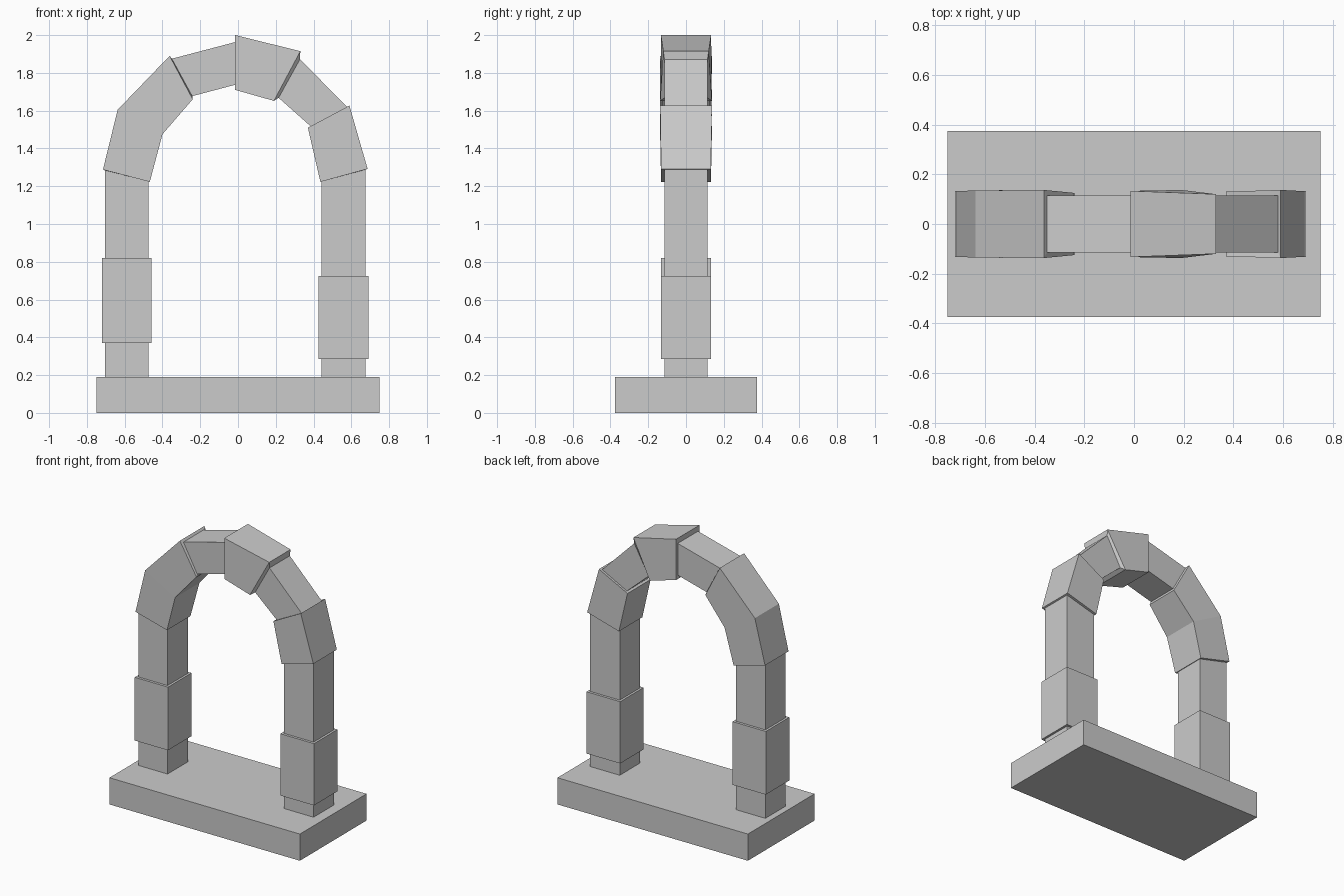
import bpy, bmesh

if "Cube" in bpy.data.objects:
    bpy.data.objects.remove(bpy.data.objects["Cube"])

BASE_TOP = 0.19
CORE = 0.114    # half depth of the slim sections
BLOCK = 0.132   # half depth of the protruding blocks


def pillar(outer, inner, z_low, z_high):
    """Stations from the base up through one protruding block."""
    s = 1 if outer > 0 else -1
    slim = (outer, inner)
    wide = (outer + s * 0.016, inner - s * 0.016)
    rows = [(slim, BASE_TOP, CORE), (slim, z_low, CORE), (wide, z_low, BLOCK),
            (wide, z_high, BLOCK), (slim, z_high, CORE)]
    return [(o, z, i, z, d, d) for (o, i), z, d in rows]


# Curved top: outer x, z, inner x, z, outer half depth, inner half depth
crown = [
    (-0.705, 1.284, -0.475, 1.226, CORE, CORE),
    (-0.715, 1.288, -0.467, 1.223, 0.132, 0.132),
    (-0.637, 1.605, -0.400, 1.475, 0.135, 0.137),
    (-0.362, 1.890, -0.240, 1.660, 0.137, 0.125),
    (-0.350, 1.875, -0.242, 1.677, CORE, CORE),
    (-0.015, 1.963, -0.015, 1.737, CORE, CORE),
    (-0.015, 2.000, -0.015, 1.710, 0.133, 0.133),
    (0.330, 1.915, 0.190, 1.652, 0.120, 0.137),
    (0.328, 1.872, 0.215, 1.668, CORE, CORE),
    (0.580, 1.618, 0.385, 1.517, CORE, CORE),
    (0.590, 1.627, 0.370, 1.510, 0.137, 0.130),
    (0.686, 1.292, 0.436, 1.223, 0.132, 0.132),
    (0.675, 1.288, 0.442, 1.225, CORE, CORE),
]
stations = (pillar(-0.705, -0.475, 0.37, 0.82) + crown
            + pillar(0.675, 0.442, 0.285, 0.725)[::-1])

# Stone arch: rectangular cross-sections bridged along the path
bm = bmesh.new()
rings = [[bm.verts.new(p) for p in ((ox, -do, oz), (ox, do, oz), (ix, di, iz), (ix, -di, iz))]
         for ox, oz, ix, iz, do, di in stations]
for a, b in zip(rings, rings[1:]):
    for k in range(4):
        n = (k + 1) % 4
        bm.faces.new((a[k], a[n], b[n], b[k]))
bm.faces.new(rings[0])
bm.faces.new(rings[-1])
bmesh.ops.recalc_face_normals(bm, faces=bm.faces)
mesh = bpy.data.meshes.new("stone_arch")
bm.to_mesh(mesh)
bm.free()
bpy.context.collection.objects.link(bpy.data.objects.new("stone_arch", mesh))

# Base slab
bpy.ops.mesh.primitive_cube_add(size=1, location=(0, 0, BASE_TOP / 2))
slab = bpy.context.object
slab.name = "base_slab"
slab.scale = (1.5, 0.75, BASE_TOP)
bpy.ops.object.transform_apply(location=False, rotation=False, scale=True)
